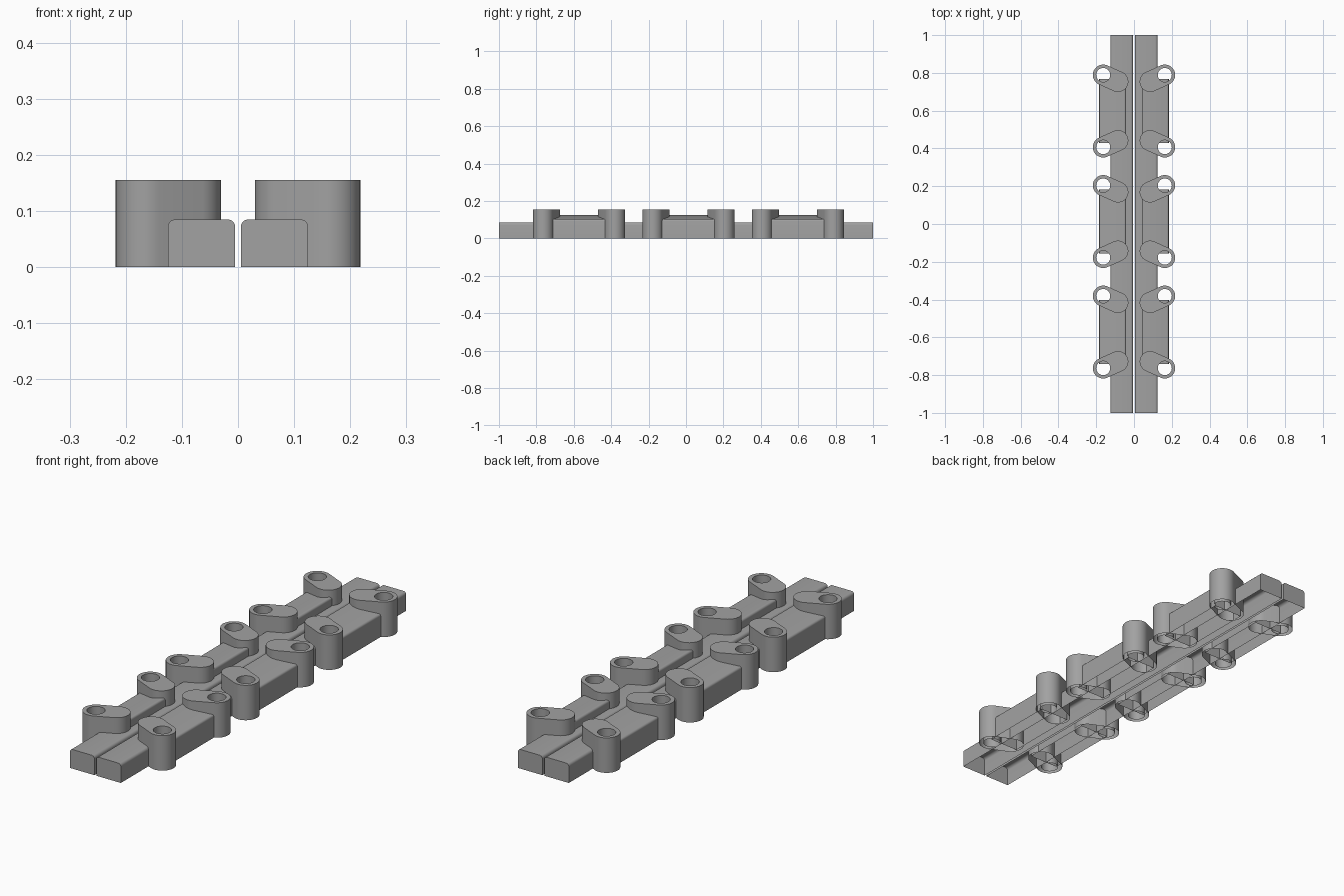
import bpy, bmesh, math
from mathutils import Vector

cube = bpy.data.objects.get("Cube")
if cube:
    bpy.data.objects.remove(cube, do_unlink=True)

grey = bpy.data.materials.new("plain grey")
grey.use_nodes = True
colour = (0.36, 0.36, 0.36, 1)
grey.diffuse_color = colour
grey.node_tree.nodes["Principled BSDF"].inputs["Base Color"].default_value = colour


def finish(name, bm):
    """Turn a bmesh into a smooth, x-mirrored object."""
    bmesh.ops.recalc_face_normals(bm, faces=bm.faces)
    mesh = bpy.data.meshes.new(name)
    bm.to_mesh(mesh)
    bm.free()
    mesh.materials.append(grey)
    mesh.shade_smooth()
    mesh.set_sharp_from_angle(angle=math.radians(35))
    obj = bpy.data.objects.new(name, mesh)
    bpy.context.collection.objects.link(obj)
    obj.modifiers.new("mirror", "MIRROR")
    return obj


def arc(cx, cy, r, start, end, steps):
    angles = [math.radians(start + (end - start) * i / steps) for i in range(steps + 1)]
    return [(cx + r * math.cos(a), cy + r * math.sin(a)) for a in angles]


def shell(name, x0, x1, z_in, z_out, r, y0, y1):
    """Open-bottomed bar along y with rounded top edges."""
    profile = [(x0, 0), *arc(x0 + r, z_in - r, r, 180, 90, 5),
               *arc(x1 - r, z_out - r, r, 90, 0, 5), (x1, 0)]
    bm = bmesh.new()
    a = [bm.verts.new((x, y0, z)) for x, z in profile]
    b = [bm.verts.new((x, y1, z)) for x, z in profile]
    for i in range(len(a) - 1):
        bm.faces.new((a[i], a[i + 1], b[i + 1], b[i]))
    bm.faces.new(a)
    bm.faces.new(b)
    return finish(name, bm)


def lug(name, hole, inner, r, hole_r, height):
    """Open-bottomed upright capsule with a round through-hole."""
    d = Vector(inner) - Vector(hole)
    t = math.degrees(math.atan2(d.y, d.x))
    outline = arc(*inner, r, t - 90, t + 90, 20) + arc(*hole, r, t + 90, t + 270, 20)
    bm = bmesh.new()
    edges = []
    for loop in (outline, arc(*hole, hole_r, 0, 360, 32)[:-1]):
        v = [bm.verts.new((x, y, height)) for x, y in loop]
        edges += [bm.edges.new((v[i - 1], v[i])) for i in range(len(v))]
    # walls hang down from both rims, then the top is filled
    ext = bmesh.ops.extrude_edge_only(bm, edges=edges)["geom"]
    for v in ext:
        if isinstance(v, bmesh.types.BMVert):
            v.co.z = 0
    bmesh.ops.triangle_fill(bm, edges=edges, use_beauty=True, normal=(0, 0, 1))
    return finish(name, bm)


# Long rails
shell("rail", 0.005, 0.125, 0.085, 0.085, 0.013, -1, 1)

# Sloped blocks, each with a lug at either end
for label, mid in (("front", -0.572), ("middle", 0.013), ("back", 0.598)):
    shell(label + "_block", 0.042, 0.184, 0.124, 0.103, 0.01, mid - 0.17, mid + 0.17)
    for end, s in (("front", -1), ("back", 1)):
        lug(f"{label}_block_{end}_lug", (0.163, mid + s * 0.191),
            (0.085, mid + s * 0.156), 0.055, 0.037, 0.155)
